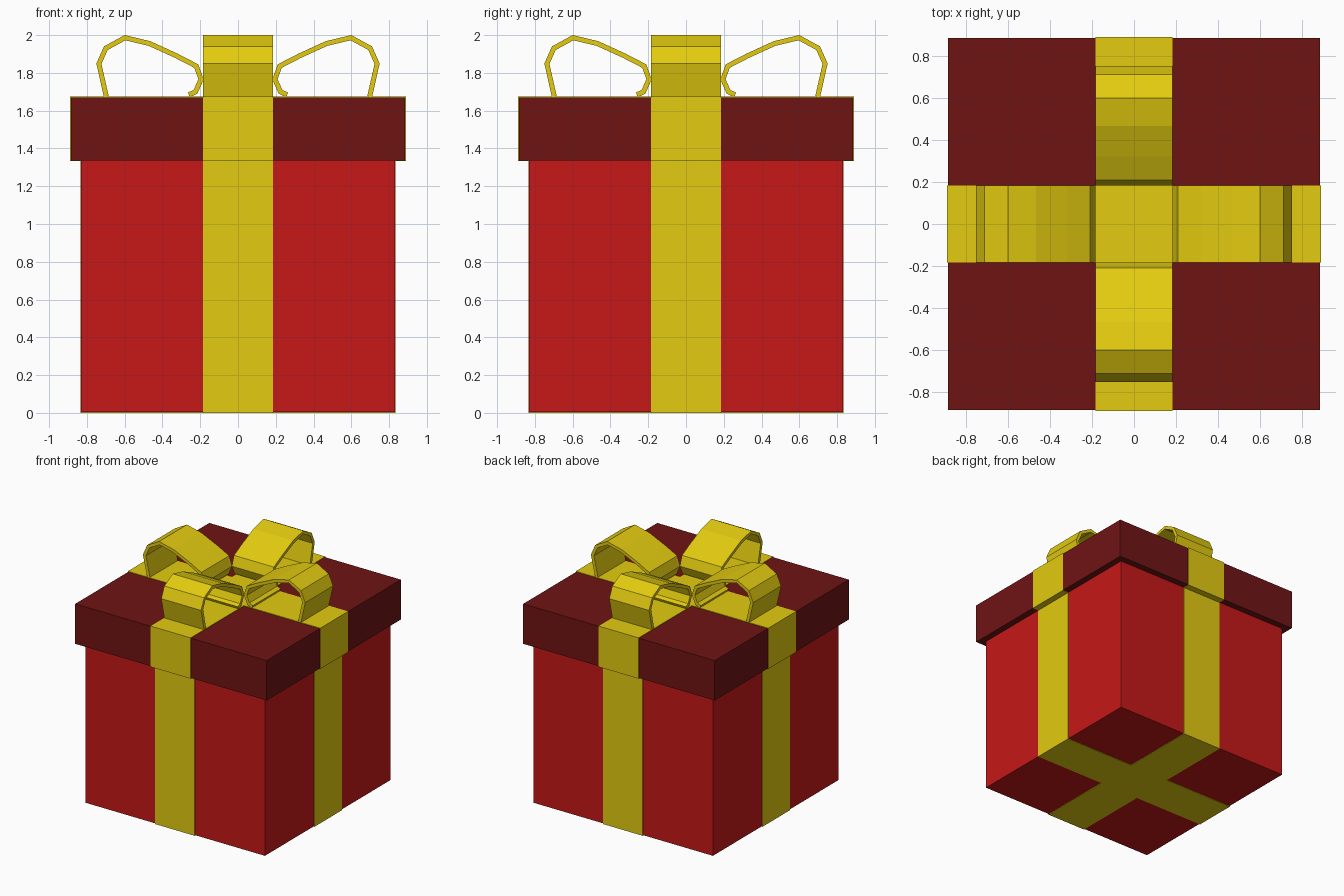
import bpy, bmesh, math
from mathutils import Matrix

if "Cube" in bpy.data.objects:
    bpy.data.objects.remove(bpy.data.objects["Cube"])


def material(name, rgb):
    m = bpy.data.materials.new(name)
    m.diffuse_color = (*rgb, 1)
    m.use_nodes = True
    m.node_tree.nodes["Principled BSDF"].inputs["Base Color"].default_value = m.diffuse_color
    return m


RED = material("red_paper", (0.57, 0.009, 0.009))
DARK = material("dark_red_paper", (0.16, 0.007, 0.007))
GOLD = material("gold_ribbon", (0.77, 0.60, 0.005))
HALF = 0.184  # half ribbon width


def add_object(name, bm, mat):
    me = bpy.data.meshes.new(name)
    bm.to_mesh(me)
    bm.free()
    me.materials.append(mat)
    ob = bpy.data.objects.new(name, me)
    bpy.context.collection.objects.link(ob)
    return ob


def box(name, half, z0, z1, mat):
    bm = bmesh.new()
    bmesh.ops.create_cube(bm, size=1, matrix=Matrix.Translation((0, 0, (z0 + z1) / 2))
                          @ Matrix.Diagonal((2 * half, 2 * half, z1 - z0, 1)))
    return add_object(name, bm, mat)


def strip(name, path, thickness, angle):
    """Sweep an x-z path across the ribbon width, thicken inward, turn about z."""
    bm = bmesh.new()
    rows = [[bm.verts.new((x, y, z)) for y in (-HALF, HALF)] for x, z in path]
    for a, b in zip(rows, rows[1:]):
        bm.faces.new((a[0], a[1], b[1], b[0]))
    bm.transform(Matrix.Rotation(angle, 4, 'Z'))
    ob = add_object(name, bm, GOLD)
    mod = ob.modifiers.new("thickness", 'SOLIDIFY')
    mod.thickness = thickness
    mod.offset = -1
    mod.use_even_offset = True
    return ob


# Box and lid
box("box_body", 0.83, 0.004, 1.337, RED)
box("lid", 0.885, 1.337, 1.67, DARK)

# Ribbon crossing squares on the top and bottom
box("ribbon_cross_top", HALF, 1.668, 1.674, GOLD)
box("ribbon_cross_bottom", HALF, 0.0, 0.006, GOLD)

# Ribbon arm profile: bottom, up the side, around the lid, back over the top
arm = [(HALF, 0), (0.834, 0), (0.834, 1.333), (0.889, 1.333),
       (0.889, 1.674), (HALF, 1.674)]
# Bow loop profile, from its outer foot over the top to its inner foot
loop = [(0.71, 1.672), (0.75, 1.85), (0.71, 1.94), (0.60, 2.0), (0.465, 1.968),
        (0.32, 1.902), (0.21, 1.845), (0.182, 1.765), (0.215, 1.69), (0.255, 1.672)]

for i, side in enumerate(("right", "back", "left", "front")):
    strip(f"ribbon_{side}", arm, 0.005, i * math.pi / 2)
    strip(f"bow_loop_{side}", loop, 0.026, i * math.pi / 2)
